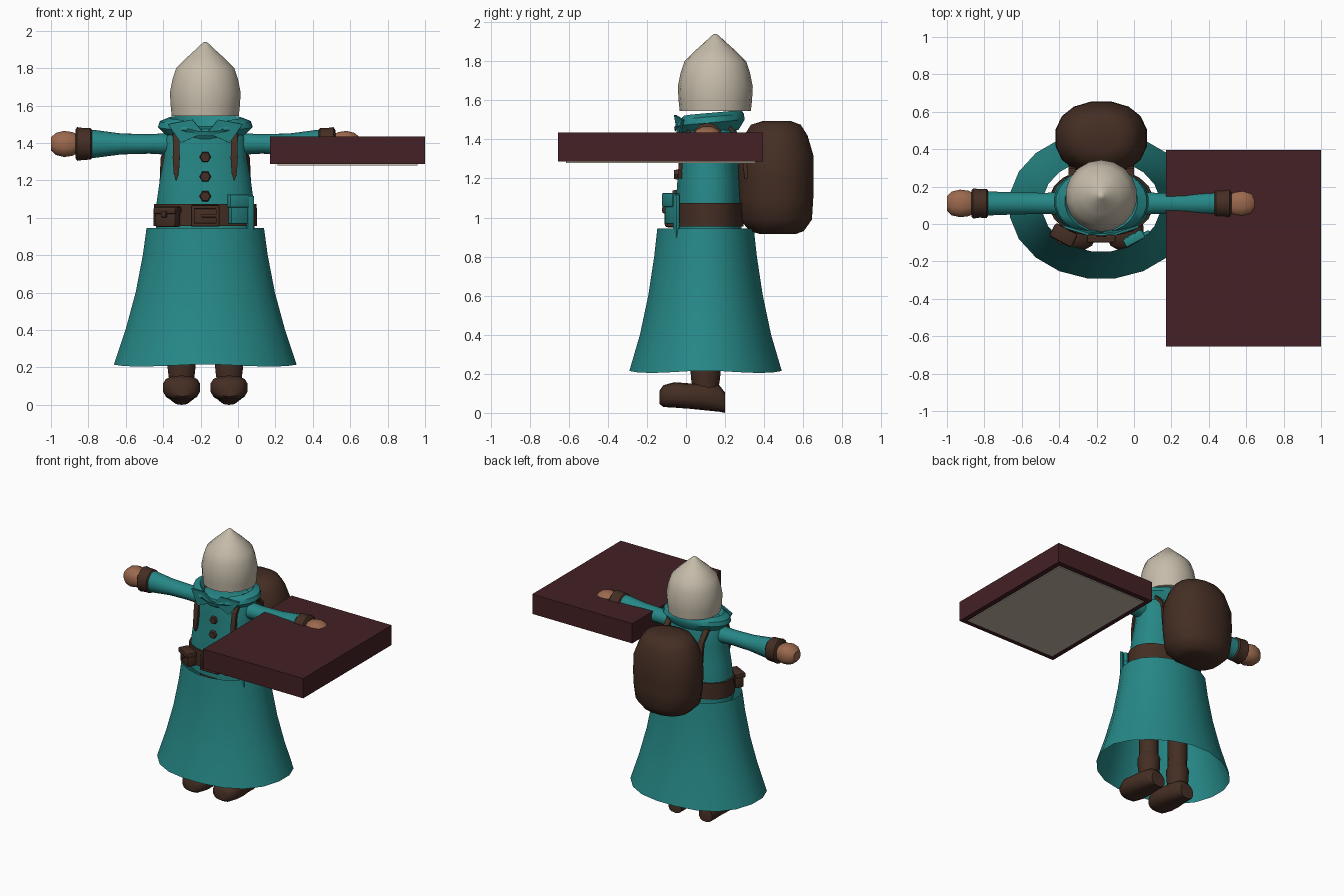
import bpy, bmesh, math
from mathutils import Matrix, Vector

if "Cube" in bpy.data.objects:
    bpy.data.objects.remove(bpy.data.objects["Cube"])

CX, CY = -0.175, 0.115      # body axis


def material(name, rgb):
    m = bpy.data.materials.new(name)
    m.diffuse_color = (*rgb, 1)
    m.use_nodes = True
    m.node_tree.nodes["Principled BSDF"].inputs["Base Color"].default_value = m.diffuse_color
    return m


TEAL = material("teal cloth", (0.019, 0.245, 0.24))
BROWN = material("brown leather", (0.058, 0.027, 0.017))
MAROON = material("maroon", (0.058, 0.015, 0.018))
CREAM = material("cream", (0.56, 0.50, 0.40))
SKIN = material("skin", (0.33, 0.14, 0.075))


def finish(name, bm, mat, smooth=40, fix=True):
    if fix:
        bmesh.ops.recalc_face_normals(bm, faces=bm.faces)
    me = bpy.data.meshes.new(name)
    bm.to_mesh(me)
    bm.free()
    ob = bpy.data.objects.new(name, me)
    bpy.context.collection.objects.link(ob)
    me.materials.append(mat)
    if smooth:
        bpy.context.view_layer.objects.active = ob
        ob.select_set(True)
        bpy.ops.object.shade_smooth_by_angle(angle=math.radians(smooth))
        ob.select_set(False)
    return ob


def bridge(bm, loops, closed=False):
    n = len(loops[0])
    pairs = list(zip(loops, loops[1:]))
    if closed:
        pairs.append((loops[-1], loops[0]))
    for a, b in pairs:
        for i in range(n):
            j = (i + 1) % n
            bm.faces.new((a[i], a[j], b[j], b[i]))


def loft(name, rings, mat, axis="z", n=16, p=2.0, caps=True, closed=False, smooth=40, shape=None):
    """Rings are (centre a, centre b, position, radius a, radius b) along an axis."""
    bm, loops = bmesh.new(), []
    for ca, cb, t, ra, rb in rings:
        loop = []
        for i in range(n):
            g = 2 * math.pi * (i + 0.5) / n
            c, s = math.cos(g), math.sin(g)
            a = ca + ra * math.copysign(abs(c) ** (2 / p), c)
            b = cb + rb * math.copysign(abs(s) ** (2 / p), s)
            co = {"x": (t, a, b), "y": (a, t, b), "z": (a, b, t)}[axis]
            co = Vector(co)
            if shape:
                co = shape(co, g)
            loop.append(bm.verts.new(co))
        loops.append(loop)
    bridge(bm, loops, closed)
    if caps and not closed:
        bm.faces.new(loops[0])
        bm.faces.new(loops[-1])
    return finish(name, bm, mat, smooth)


def box(name, loc, size, mat, rot=0, bevel=0.0):
    bm = bmesh.new()
    bmesh.ops.create_cube(bm, size=1)
    bmesh.ops.scale(bm, vec=size, verts=bm.verts)
    if bevel:
        bmesh.ops.bevel(bm, geom=bm.edges[:], offset=bevel, segments=2, profile=0.5, affect="EDGES")
    bm.transform(Matrix.Translation(loc) @ Matrix.Rotation(math.radians(rot), 4, "Z"))
    return finish(name, bm, mat, 30 if bevel else 0)


def ribbon(name, x, path, mat, thick=0.02):
    """Strap following (y, z, width) points."""
    bm, loops = bmesh.new(), []
    for i, (y, z, w) in enumerate(path):
        a, b = path[max(i - 1, 0)], path[min(i + 1, len(path) - 1)]
        t = Vector((0, b[0] - a[0], b[1] - a[1])).normalized()
        nrm = Vector((1, 0, 0)).cross(t) * thick / 2
        p = Vector((x, y, z))
        h = Vector((w / 2, 0, 0))
        loops.append([bm.verts.new(v) for v in (p - h - nrm, p + h - nrm, p + h + nrm, p - h + nrm)])
    bridge(bm, loops)
    bm.faces.new(loops[0])
    bm.faces.new(loops[-1])
    return finish(name, bm, mat)


# Skirt: open flared shell, slightly wavy hem
def hem(co, g):
    if co.z < 0.25:
        co.z += 0.006 * math.cos(4 * g)
    return co


loft("skirt", [(CX, 0.10, z, a, b) for z, a, b in (
    (0.21, 0.495, 0.395), (0.40, 0.432, 0.34), (0.60, 0.377, 0.297),
    (0.80, 0.338, 0.266), (0.945, 0.318, 0.25))], TEAL, n=20, caps=False, shape=hem)

# Torso
loft("torso", [(CX, CY, z, a, b) for z, a, b in (
    (0.90, 0.265, 0.172), (1.06, 0.266, 0.170), (1.20, 0.246, 0.160), (1.33, 0.222, 0.150),
    (1.42, 0.222, 0.150), (1.475, 0.195, 0.14), (1.49, 0.13, 0.10))], TEAL, n=20, p=2.3)


# Collar: flared ring, higher at the back, notched at the front
def tilt(co, g):
    co.z += 0.09 * (co.y - CY)
    front = max(0.0, -math.sin(g)) ** 14
    co.z -= 0.07 * front * (1 if co.z > 1.49 else 0.1)
    return co


loft("collar", [(CX, 0.12, z, a, b) for z, a, b in (
    (1.435, 0.205, 0.150), (1.485, 0.255, 0.182), (1.515, 0.245, 0.178),
    (1.535, 0.195, 0.165), (1.47, 0.15, 0.125))], TEAL, n=24, closed=True, shape=tilt)
for s in (-1, 1):       # collar points
    bm = bmesh.new()
    pts = [(0.01, -0.05, 1.455), (0.07, -0.062, 1.525), (0.20, -0.02, 1.50), (0.13, -0.045, 1.40)]
    bm.faces.new([bm.verts.new((CX + s * x, y, z)) for x, y, z in pts])
    flap = finish("collar_flap", bm, TEAL, 0)
    flap.modifiers.new("thickness", "SOLIDIFY").thickness = 0.012

# Hood
loft("hood", [(CX, 0.15, z, r, r) for z, r in (
    (1.545, 0.182), (1.60, 0.188), (1.67, 0.192), (1.74, 0.178), (1.80, 0.158),
    (1.86, 0.097), (1.90, 0.052), (1.93, 0.02), (1.94, 0.007))], CREAM, n=18, smooth=50)

# Arms, legs and straps on both sides
for s in (-1, 1):
    side = "left" if s < 0 else "right"

    def limb(name, rings, mat, n=14, p=2.0):
        loft(name, [(0.11, 1.395, CX + s * d, a, b) for d, a, b in rings], mat, axis="x", n=n, p=p)

    limb(side + "_sleeve", [(0.12, 0.065, 0.062), (0.30, 0.058, 0.052), (0.45, 0.06, 0.056),
                            (0.58, 0.065, 0.073), (0.62, 0.068, 0.077)], TEAL)
    limb(side + "_cuff", [(0.605, 0.07, 0.075), (0.613, 0.08, 0.084), (0.65, 0.078, 0.085),
                          (0.685, 0.083, 0.09), (0.695, 0.07, 0.075)], BROWN)
    limb(side + "_hand", [(0.68, 0.055, 0.05), (0.71, 0.07, 0.065), (0.755, 0.076, 0.072),
                          (0.80, 0.065, 0.06), (0.825, 0.04, 0.036)], SKIN, 12, 2.5)

    lx = CX + s * 0.127
    loft(side + "_leg", [(lx, 0.10, 0.22, 0.066, 0.066), (lx, 0.10, 0.95, 0.07, 0.07)], BROWN, n=14)
    loft(side + "_boot_shaft", [(lx, 0.10, z, r, r) for z, r in (
        (0.06, 0.07), (0.15, 0.07), (0.18, 0.075), (0.26, 0.078), (0.28, 0.068))], BROWN, n=14)
    loft(side + "_boot_foot", [(lx, z, y, a, b) for y, z, a, b in (
        (-0.135, 0.08, 0.045, 0.035), (-0.115, 0.086, 0.08, 0.056), (-0.06, 0.092, 0.102, 0.065),
        (0.02, 0.086, 0.098, 0.065), (0.10, 0.085, 0.082, 0.072), (0.17, 0.074, 0.072, 0.068),
        (0.20, 0.052, 0.055, 0.052))], BROWN, axis="y", n=14, p=2.6)

    ribbon(side + "_shoulder_strap", CX + s * 0.155, [
        (-0.03, 1.20, 0.006), (-0.03, 1.24, 0.028), (-0.022, 1.32, 0.038), (-0.012, 1.40, 0.034),
        (0.03, 1.465, 0.04), (0.11, 1.49, 0.04), (0.22, 1.465, 0.04), (0.29, 1.38, 0.04),
        (0.31, 1.20, 0.04)], BROWN)

# Belt
loft("belt", [(CX, CY, z, a, b) for z, a, b in (
    (0.955, 0.255, 0.165), (0.955, 0.28, 0.182), (1.075, 0.278, 0.18), (1.075, 0.255, 0.165))],
    BROWN, n=20, p=2.2, closed=True)

# Buckle: frame bars around a prong
box("buckle_plate", (CX, -0.072, 1.01), (0.15, 0.025, 0.115), BROWN, bevel=0.005)
for dz in (-0.047, 0.047):
    box("buckle_bar", (CX, -0.089, 1.01 + dz), (0.15, 0.018, 0.018), BROWN, bevel=0.004)
for dx in (-0.066, 0.066):
    box("buckle_post", (CX + dx, -0.089, 1.01), (0.018, 0.018, 0.112), BROWN, bevel=0.004)
box("buckle_prong", (CX + 0.02, -0.089, 1.01), (0.08, 0.015, 0.016), BROWN, bevel=0.004)

# Belt pouch with flap
box("belt_pouch", (-0.375, -0.055, 1.0), (0.125, 0.07, 0.10), BROWN, -28, 0.015)
box("pouch_flap", (-0.377, -0.06, 1.04), (0.135, 0.08, 0.04), BROWN, -28, 0.012)
box("pouch_clasp", (-0.395, -0.096, 1.02), (0.03, 0.02, 0.035), BROWN, -28, 0.005)

# Hanging teal case on the belt
box("belt_case", (0.0, -0.07, 1.045), (0.10, 0.04, 0.155), TEAL, 28, 0.006)
box("case_lid", (0.0, -0.078, 1.09), (0.115, 0.045, 0.07), TEAL, 28, 0.006)
box("case_blade", (0.065, -0.05, 1.0), (0.04, 0.02, 0.235), TEAL, 28, 0.005)

# Buttons
for z, y in ((1.325, -0.037), (1.22, -0.046), (1.115, -0.055)):
    bm = bmesh.new()
    bmesh.ops.create_cone(bm, cap_ends=True, segments=6, radius1=0.034, radius2=0.026, depth=0.03)
    bm.transform(Matrix.Translation((CX, y, z)) @ Matrix.Rotation(math.pi / 2, 4, "X")
                 @ Matrix.Rotation(math.pi / 6 + math.pi / 3, 4, "Z"))
    finish("button", bm, BROWN, 0)

# Backpack: rounded bundle
loft("backpack", [(CX, y, z, a, b) for z, y, a, b in (
    (0.915, 0.47, 0.12, 0.09), (0.93, 0.465, 0.17, 0.14), (0.99, 0.46, 0.228, 0.188),
    (1.10, 0.46, 0.245, 0.195), (1.20, 0.46, 0.248, 0.197), (1.32, 0.46, 0.243, 0.195),
    (1.42, 0.46, 0.205, 0.165), (1.475, 0.46, 0.165, 0.13), (1.495, 0.465, 0.10, 0.07))],
    BROWN, n=16, p=2.25, smooth=50)

# Slab with a pale panel underneath
box("slab", (0.585, -0.13, 1.361), (0.83, 1.05, 0.148), MAROON)
box("slab_panel", (0.585, -0.13, 1.285), (0.75, 0.97, 0.009), CREAM)
